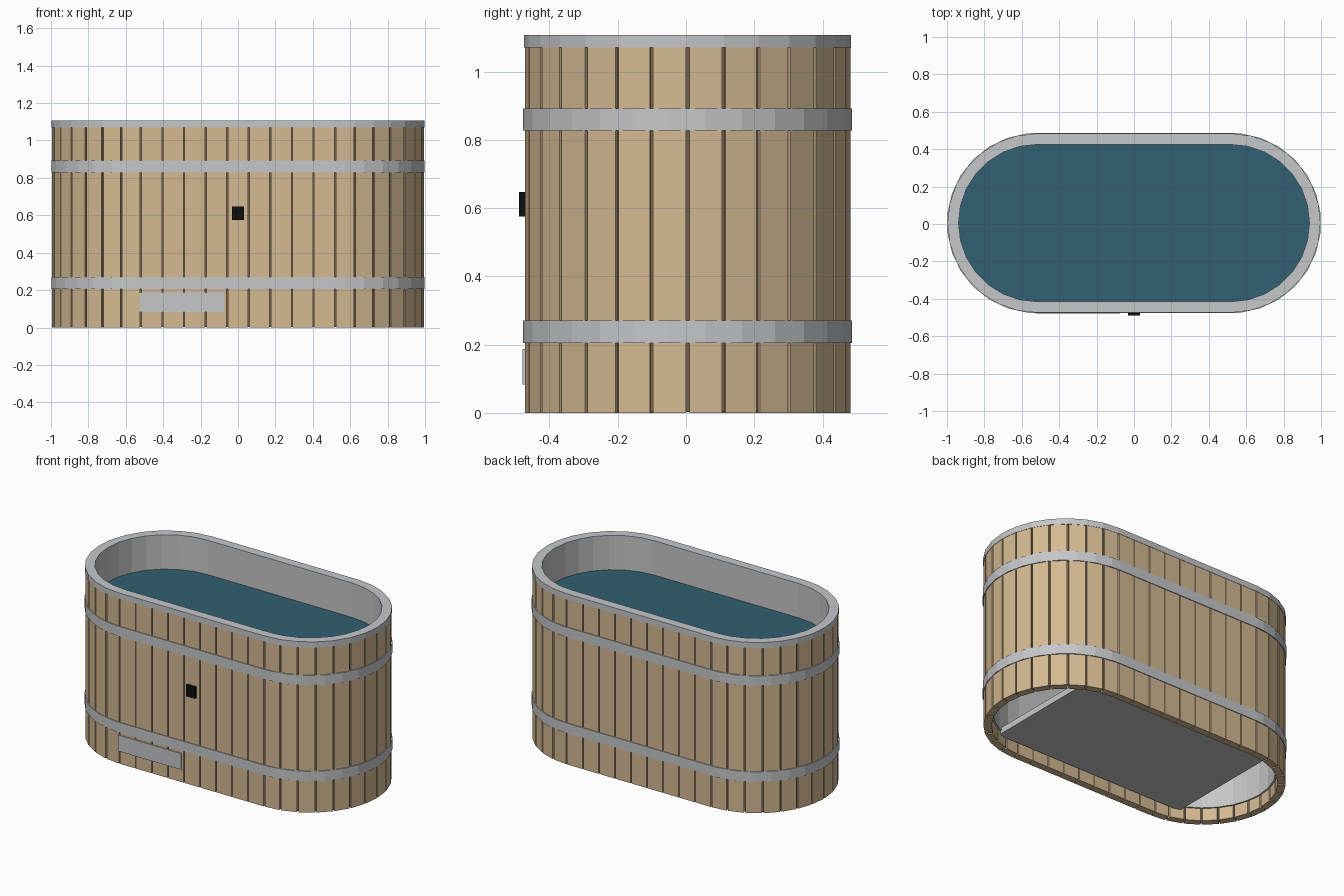
import bpy, bmesh, math
from mathutils import Vector

if "Cube" in bpy.data.objects:
    bpy.data.objects.remove(bpy.data.objects["Cube"])

HALF = 0.518      # half length of the straight sides
MID_Y = 0.005     # the tub sits slightly behind the centre
ARC = 14          # staves around each rounded end
STRAIGHT = 9      # staves along each straight side
WALL_IN, WALL_OUT, LINER_IN = 0.43, 0.477, 0.42


def material(name, colour):
    m = bpy.data.materials.new(name)
    m.use_nodes = True
    m.diffuse_color = (*colour, 1)
    bsdf = m.node_tree.nodes["Principled BSDF"]
    bsdf.inputs["Base Color"].default_value = (*colour, 1)
    bsdf.inputs["Roughness"].default_value = 0.6
    return m


wood = material("wood", (0.66, 0.49, 0.29))
seam_brown = material("seam brown", (0.17, 0.115, 0.065))
steel = material("steel grey", (0.56, 0.57, 0.59))
liner_grey = material("liner grey", (0.57, 0.57, 0.57))
water_blue = material("water blue", (0.032, 0.115, 0.17))
black = material("black", (0.004, 0.004, 0.005))


def finish(name, bm, mat, y=MID_Y):
    bmesh.ops.recalc_face_normals(bm, faces=bm.faces)
    mesh = bpy.data.meshes.new(name)
    bm.to_mesh(mesh)
    bm.free()
    mesh.materials.append(mat)
    obj = bpy.data.objects.new(name, mesh)
    obj.location.y = y
    bpy.context.collection.objects.link(obj)
    return obj


def outline(half_step=False):
    """Stadium outline as (centre x, direction, is on an arc)."""
    steps = list(range(ARC + 1))
    if half_step:
        steps = [0] + [i + 0.5 for i in range(ARC)] + [ARC]
    pts = []
    for side, start in ((1, -math.pi / 2), (-1, math.pi / 2)):
        for s in steps:
            a = start + math.pi * s / ARC
            pts.append((side * HALF, Vector((math.cos(a), math.sin(a), 0)), s != steps[-1]))
        for i in range(1, STRAIGHT):
            x = side * HALF * (1 - 2 * i / STRAIGHT)
            pts.append((x, Vector((0, side, 0)), False))
    return pts


def at(p, radius, z=0):
    return Vector((p[0], 0, z)) + p[1] * radius


def ring(name, inner, outer, z0, z1, mat, half_step=False):
    bm = bmesh.new()
    pts = outline(half_step)
    section = ((inner, z0), (outer, z0), (outer, z1), (inner, z1))
    loops = [[bm.verts.new(at(p, r, z)) for p in pts] for r, z in section]
    n = len(pts)
    for k in range(4):
        a, b = loops[k], loops[(k + 1) % 4]
        for i in range(n):
            j = (i + 1) % n
            bm.faces.new((a[i], a[j], b[j], b[i]))
    return finish(name, bm, mat)


def box(name, lo, hi, mat):
    bm = bmesh.new()
    bmesh.ops.create_cube(bm, size=1)
    for v in bm.verts:
        v.co = Vector([h if c > 0 else l for c, l, h in zip(v.co, lo, hi)])
    return finish(name, bm, mat, 0)


# Wooden staves with narrow gaps
bm = bmesh.new()
pts = outline()
for i, a in enumerate(pts):
    b = pts[(i + 1) % len(pts)]
    gap = 0.005 if a[2] else 0.003
    shift = (at(b, WALL_OUT) - at(a, WALL_OUT)).normalized() * gap
    base = [at(a, WALL_OUT) + shift, at(b, WALL_OUT) - shift,
            at(b, WALL_IN) - shift, at(a, WALL_IN) + shift]
    face = bm.faces.new([bm.verts.new(c) for c in base])
    top = bmesh.ops.extrude_face_region(bm, geom=[face])["geom"]
    bmesh.ops.translate(bm, vec=(0, 0, 1.07),
                        verts=[v for v in top if isinstance(v, bmesh.types.BMVert)])
finish("staves", bm, wood)
ring("stave_seams", 0.46, 0.466, 0.002, 1.07, seam_brown)

# Liner, rim and hoops
ring("liner", LINER_IN, WALL_IN, 0.08, 1.08, liner_grey)
ring("rim", LINER_IN, 0.479, 1.07, 1.108, steel)
for name, z0, z1 in (("lower_hoop", 0.205, 0.27), ("upper_hoop", 0.828, 0.892)):
    ring(name, 0.468, 0.482, z0, z1, steel, True)

# Water surface
bm = bmesh.new()
bm.faces.new([bm.verts.new(at(p, 0.422, 0.885)) for p in outline()])
finish("water", bm, water_blue)

# Floor panel, front control and front plate
box("floor_panel", (-0.68, -0.405, 0.06), (0.68, 0.415, 0.1), liner_grey)
box("control_button", (-0.032, -0.489, 0.575), (0.032, -0.47, 0.648), black)
box("front_plate", (-0.525, -0.479, 0.083), (-0.075, -0.471, 0.187), steel)
